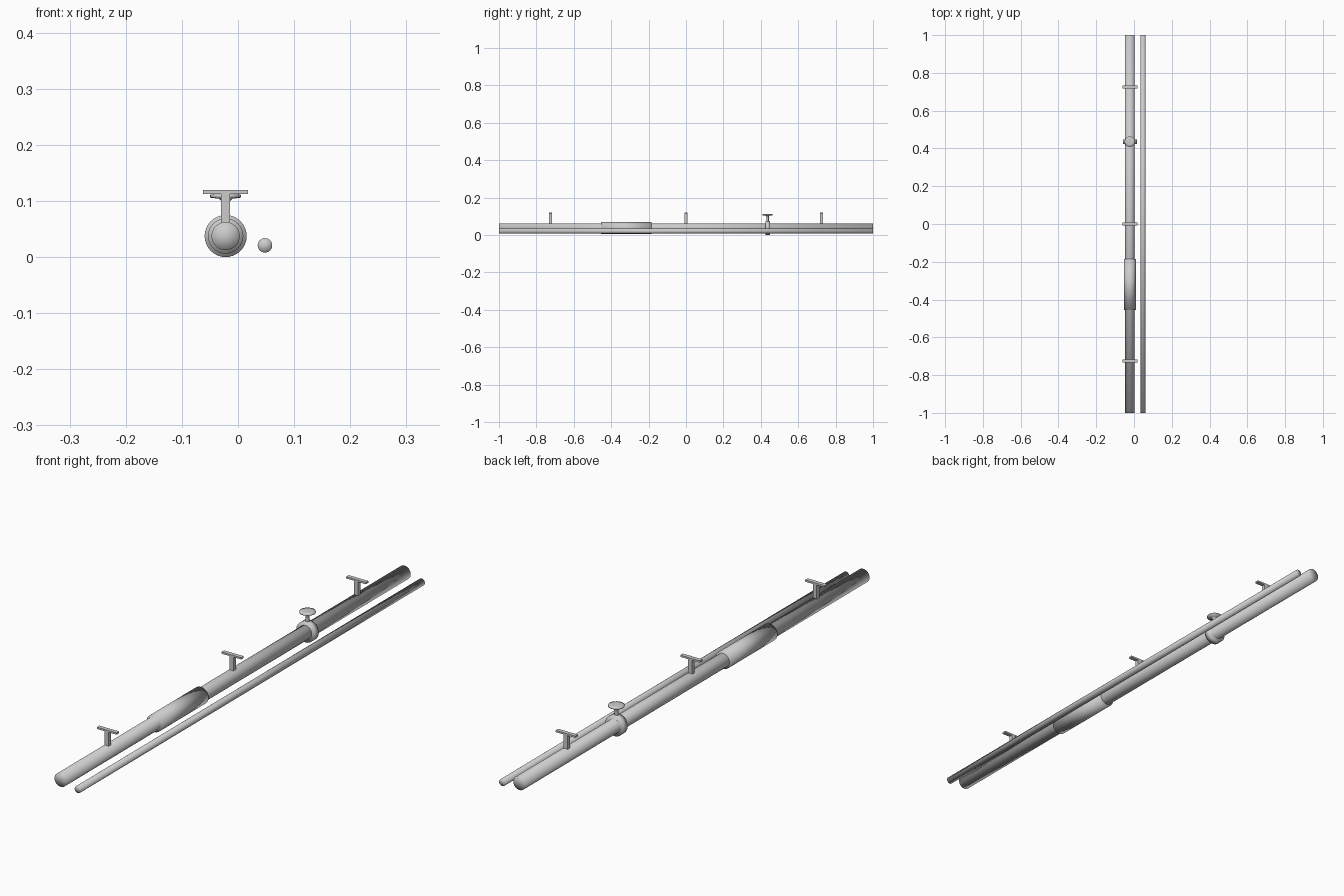
import bpy, bmesh, math
from mathutils import Matrix, Vector

if "Cube" in bpy.data.objects:
    bpy.data.objects.remove(bpy.data.objects["Cube"])

CX, CZ = -0.022, 0.0375      # main tube axis
KNOB_Y = 0.436


def finish(bm, name):
    bmesh.ops.recalc_face_normals(bm, faces=bm.faces[:])
    mesh = bpy.data.meshes.new(name)
    bm.to_mesh(mesh)
    bm.free()
    ob = bpy.data.objects.new(name, mesh)
    bpy.context.collection.objects.link(ob)
    return ob


def lathe(name, profile, origin, along_y=False, segs=32):
    """Spin (radius, height) points round an axis; both ends close to a centre point."""
    bm = bmesh.new()
    pts = [(0, profile[0][1])] + profile + [(0, profile[-1][1])]
    verts = [bm.verts.new((r, 0, h)) for r, h in pts]
    edges = [bm.edges.new(p) for p in zip(verts, verts[1:])]
    bmesh.ops.spin(bm, geom=verts + edges, cent=(0, 0, 0), axis=(0, 0, 1),
                   angle=math.tau, steps=segs, use_duplicate=False)
    bmesh.ops.remove_doubles(bm, verts=bm.verts[:], dist=1e-5)
    if along_y:
        bm.transform(Matrix.Rotation(-math.pi / 2, 4, 'X'))
    bm.transform(Matrix.Translation(Vector(origin)))
    for f in bm.faces:
        f.smooth = True
    return finish(bm, name)


def box(bm, center, size):
    m = Matrix.Translation(center) @ Matrix.Diagonal((*size, 1))
    bmesh.ops.create_cube(bm, size=1, matrix=m)


# Long tubes
lathe("main_tube", [(0.0252, -1), (0.0252, 1)], (CX, 0, CZ), True)
lathe("thin_rod", [(0.013, -1), (0.013, 1)], (0.048, 0, 0.021), True, 24)

# Thicker grip sleeve
lathe("grip_sleeve", [(0.0315, -0.135), (0.0315, 0.135)], (CX, -0.32, CZ), True)

# Clamp collar with its screw knob
lathe("clamp_collar", [(0.0375, -0.012), (0.0375, 0.012)], (CX, KNOB_Y, CZ), True)
lathe("clamp_knob", [(0.008, 0.06), (0.0065, 0.08), (0.0065, 0.098), (0.012, 0.104),
                     (0.0275, 0.106), (0.0275, 0.111), (0.018, 0.113)],
      (CX, KNOB_Y, 0))

# T-shaped wall brackets
for label, y in (("front", -0.725), ("middle", 0.0), ("rear", 0.725)):
    bm = bmesh.new()
    box(bm, (CX, y, 0.0855), (0.016, 0.015, 0.057))
    box(bm, (CX, y, 0.116), (0.08, 0.015, 0.0065))
    finish(bm, label + "_bracket")
